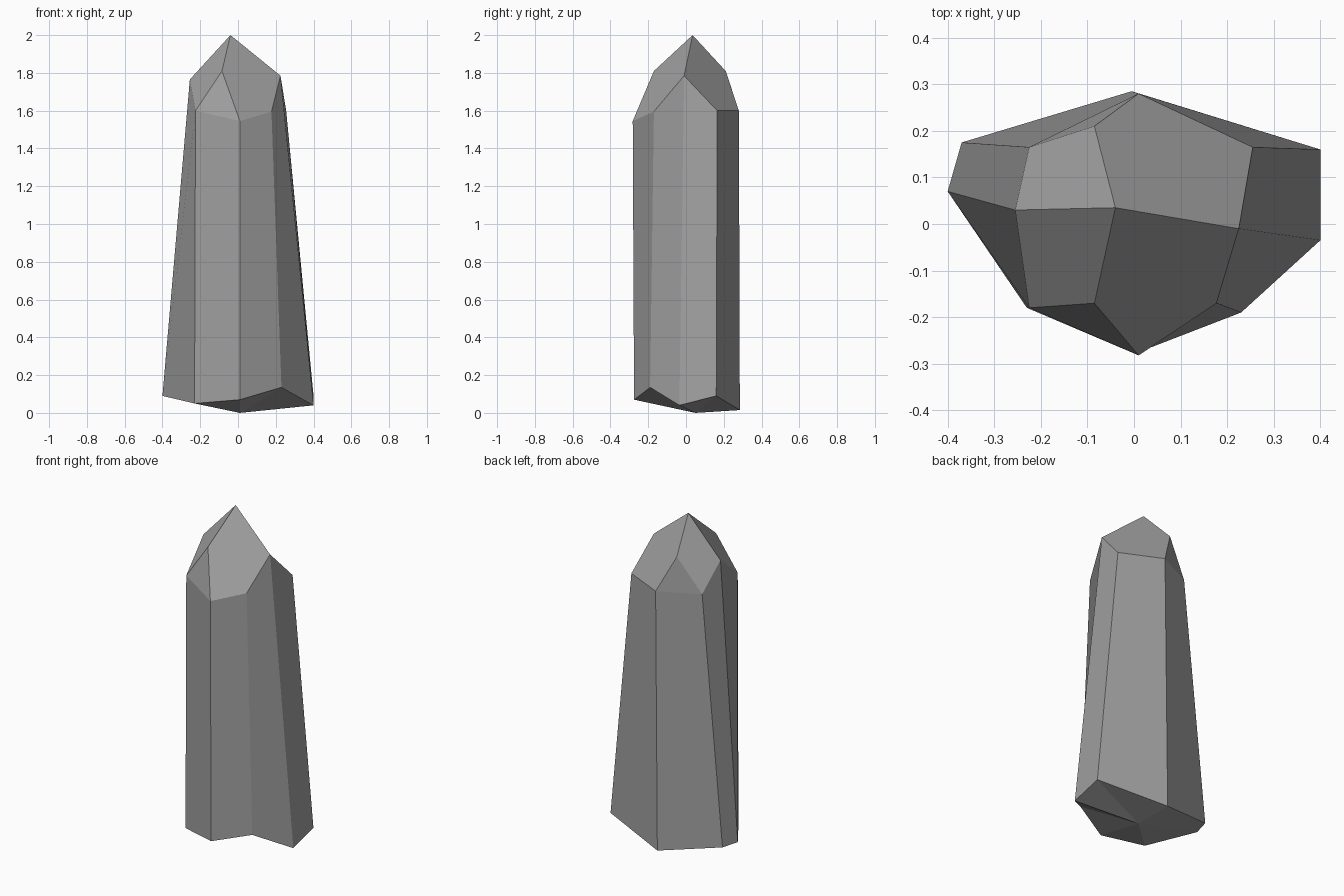
import bpy
import bmesh

# Remove the default object if it is present
default_cube = bpy.data.objects.get("Cube")
if default_cube:
    bpy.data.objects.remove(default_cube, do_unlink=True)


def make_material(name, colour):
    material = bpy.data.materials.new(name)
    material.use_nodes = True
    material.diffuse_color = colour
    material.node_tree.nodes["Principled BSDF"].inputs["Base Color"].default_value = colour
    return material


# Corner columns of the crystal: each has a foot and a shoulder point
columns = {
    "right": ((-0.40, 0.07, 0.09), (-0.255, 0.03, 1.765)),
    "front_right": ((-0.23, -0.18, 0.05), (-0.225, -0.18, 1.60)),
    "front": ((0.01, -0.275, 0.07), (0.01, -0.282, 1.545)),
    "front_left": ((0.23, -0.19, 0.135), (0.177, -0.17, 1.595)),
    "left": ((0.40, -0.035, 0.04), (0.225, -0.01, 1.785)),
    "back_left": ((0.40, 0.16, 0.09), (0.255, 0.165, 1.60)),
    "back": ((-0.005, 0.285, 0.015), (0.01, 0.28, 1.60)),
    "back_right": ((-0.37, 0.175, 0.09), (-0.225, 0.165, 1.60)),
}

bm = bmesh.new()
foot = {name: bm.verts.new(pair[0]) for name, pair in columns.items()}
top = {name: bm.verts.new(pair[1]) for name, pair in columns.items()}

# Points of the tip and of the broken base
apex = bm.verts.new((-0.04, 0.035, 2.0))
front_ridge = bm.verts.new((-0.085, -0.17, 1.81))
back_ridge = bm.verts.new((-0.085, 0.21, 1.81))
base_point = bm.verts.new((0.01, 0.05, 0.0))

# Long side facets and the blunt fan that closes the base
names = list(columns)
for a, b in zip(names, names[1:] + names[:1]):
    bm.faces.new((foot[a], foot[b], top[b], top[a]))
    bm.faces.new((foot[b], foot[a], base_point))

# Large tip facets
bm.faces.new((apex, top["right"], top["front_right"], front_ridge))
bm.faces.new((apex, front_ridge, top["front"], top["front_left"], top["left"]))
bm.faces.new((apex, top["left"], top["back_left"], top["back"], back_ridge))
bm.faces.new((apex, back_ridge, top["back_right"], top["right"]))

# Small triangular facets under the ridges
bm.faces.new((front_ridge, top["front_right"], top["front"]))
bm.faces.new((back_ridge, top["back"], top["back_right"]))

bmesh.ops.recalc_face_normals(bm, faces=bm.faces[:])
mesh = bpy.data.meshes.new("crystal")
bm.to_mesh(mesh)
bm.free()

crystal = bpy.data.objects.new("crystal", mesh)
bpy.context.collection.objects.link(crystal)
mesh.materials.append(make_material("stone grey", (0.35, 0.35, 0.35, 1.0)))
